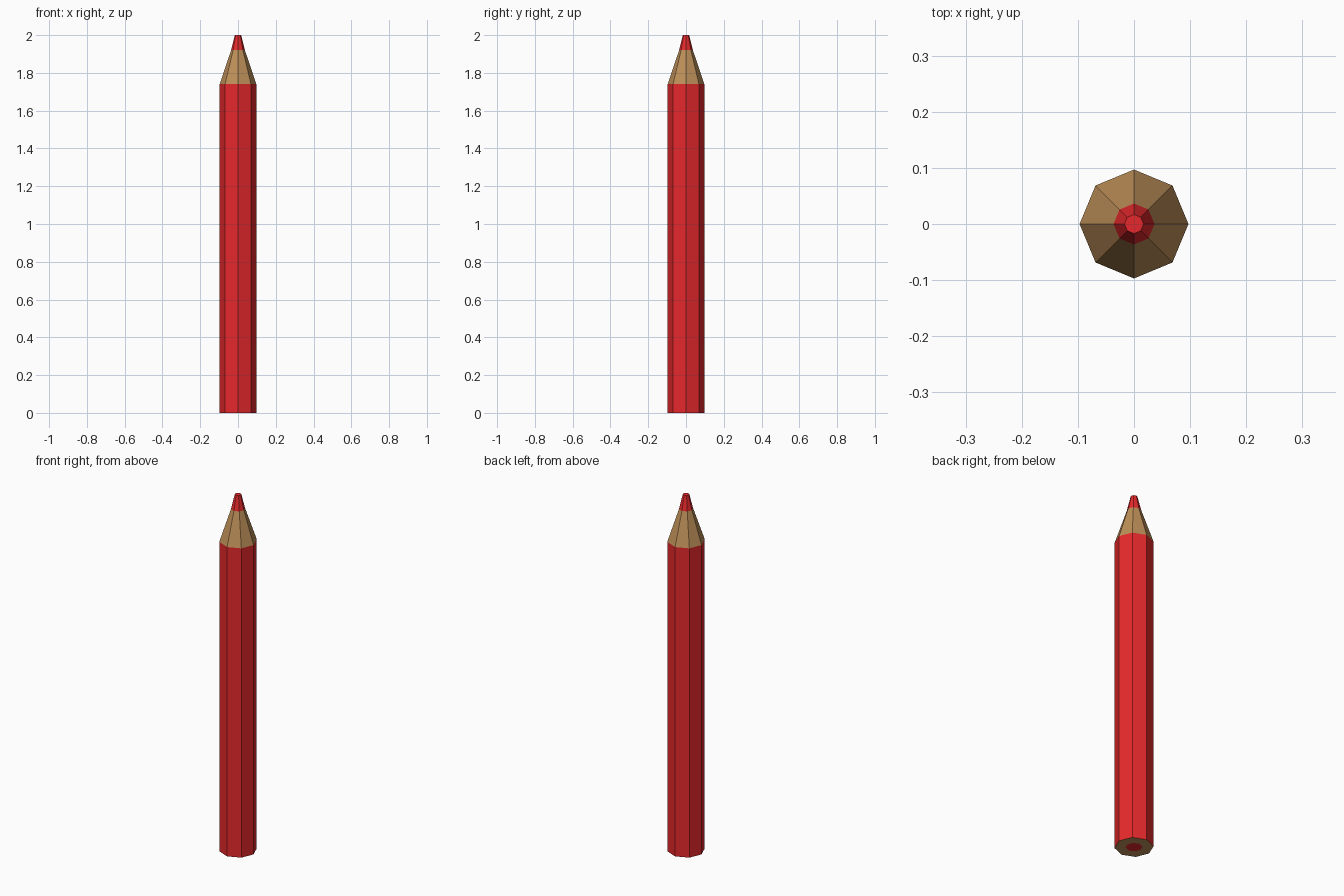
import bpy, bmesh
from math import cos, sin, pi

if "Cube" in bpy.data.objects:
    bpy.data.objects.remove(bpy.data.objects["Cube"])

SIDES = 8


def material(name, rgb):
    m = bpy.data.materials.new(name)
    m.diffuse_color = (*rgb, 1)
    m.use_nodes = True
    m.node_tree.nodes["Principled BSDF"].inputs["Base Color"].default_value = m.diffuse_color
    return m


red = material("red", (0.79, 0.022, 0.025))
wood = material("wood", (0.51, 0.275, 0.098))


def lathe(name, profile, mat):
    """Eight-sided surface through (radius, z) rings; radius 0 closes with a cap."""
    bm = bmesh.new()
    rings = []
    for r, z in profile:
        if r:
            rings.append([bm.verts.new((r * cos(2 * pi * i / SIDES), r * sin(2 * pi * i / SIDES), z))
                          for i in range(SIDES)])
        else:
            bm.faces.new(rings[-1])
    for a, b in zip(rings, rings[1:]):
        for i in range(SIDES):
            j = (i + 1) % SIDES
            bm.faces.new((a[i], a[j], b[j], b[i]))
    me = bpy.data.meshes.new(name)
    bm.to_mesh(me)
    bm.free()
    me.materials.append(mat)
    ob = bpy.data.objects.new(name, me)
    bpy.context.collection.objects.link(ob)
    return ob


# Painted barrel
lathe("painted_barrel", [(0.097, 0), (0.097, 1.74)], red)
# Sharpened wood cone
lathe("wood_cone", [(0.097, 1.74), (0.0365, 1.92)], wood)
# Coloured lead tip, blunt at the top
lathe("lead_tip", [(0.0365, 1.92), (0.017, 2.0), (0, 2.0)], red)
# Bare wood ring at the bottom end, around the lead core
lathe("end_wood", [(0.042, 0), (0.097, 0)], wood)
# Lead core seen at the bottom, facing down
lathe("end_core", [(0.042, 0), (0, 0)], red).data.flip_normals()
